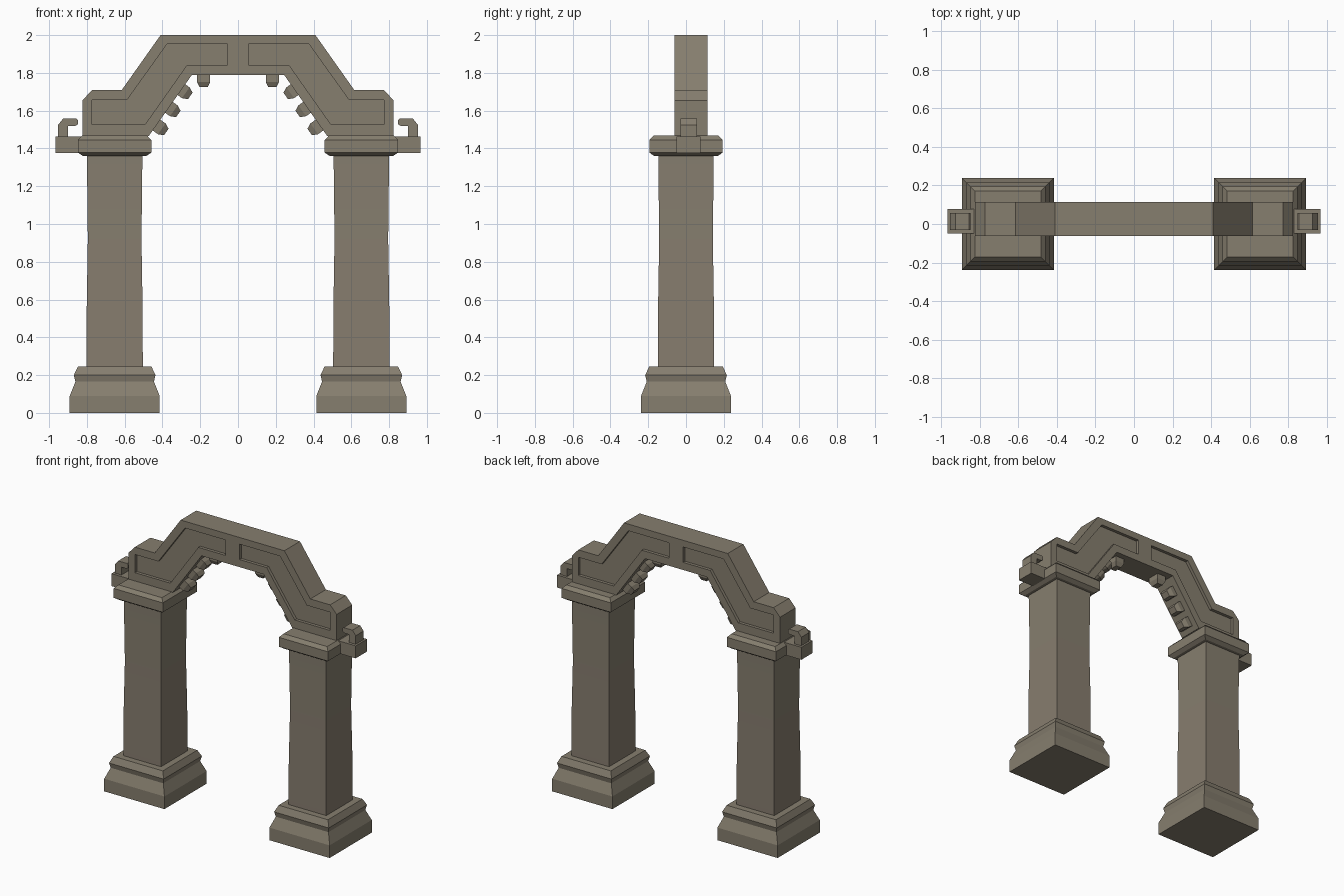
import bpy, bmesh, math
from mathutils import Matrix, Vector

if "Cube" in bpy.data.objects:
    bpy.data.objects.remove(bpy.data.objects["Cube"])


def material(name, rgb):
    m = bpy.data.materials.new(name)
    m.use_nodes = True
    m.diffuse_color = (*rgb, 1)
    m.node_tree.nodes["Principled BSDF"].inputs["Base Color"].default_value = (*rgb, 1)
    return m


STONE = material("grey_stone", (0.238, 0.209, 0.158))
WARM = material("warm_stone", (0.242, 0.204, 0.158))


def finish(name, bm, mats=(STONE,)):
    bmesh.ops.recalc_face_normals(bm, faces=bm.faces)
    mesh = bpy.data.meshes.new(name)
    bm.to_mesh(mesh)
    bm.free()
    for m in mats:
        mesh.materials.append(m)
    ob = bpy.data.objects.new(name, mesh)
    bpy.context.collection.objects.link(ob)
    return ob


def stack(name, profile, matrix, mats=(STONE,), warm_below=None):
    """Rectangular rings (half x, half y, z) joined into a closed block."""
    bm = bmesh.new()
    rings = [[bm.verts.new((sx * hx, sy * hy, z))
              for sx, sy in ((-1, -1), (1, -1), (1, 1), (-1, 1))]
             for hx, hy, z in profile]
    for a, b in zip(rings, rings[1:]):
        for i in range(4):
            j = (i + 1) % 4
            bm.faces.new((a[i], a[j], b[j], b[i]))
    bm.faces.new(rings[0][::-1])
    bm.faces.new(rings[-1])
    if warm_below:
        for f in bm.faces:
            f.material_index = int(f.calc_center_median().z < warm_below)
    bm.transform(matrix)
    return finish(name, bm, mats)


def add_prism(bm, outline, y0, y1):
    """Extrude an x-z outline from y0 to y1."""
    face = bm.faces.new([bm.verts.new((x, y0, z)) for x, z in outline])
    out = bmesh.ops.extrude_face_region(bm, geom=[face])
    verts = [v for v in out["geom"] if isinstance(v, bmesh.types.BMVert)]
    bmesh.ops.translate(bm, verts=verts, vec=(0, y1 - y0, 0))


def square(points):
    return [(h, h, z) for h, z in points]


BASE = square([(0.238, 0), (0.238, 0.09), (0.208, 0.165), (0.216, 0.2), (0.195, 0.245)])
SHAFT = square([(0.149, 0.24), (0.148, 0.55), (0.142, 0.92), (0.147, 1.37)])
CAP = square([(0.168, 1.36), (0.194, 1.378), (0.194, 1.445), (0.172, 1.468)])
DENTIL = [(0.035, 0.045, -0.01), (0.035, 0.045, 0.035), (0.021, 0.03, 0.064)]
HOOK = [(0.9, 1.46), (0.952, 1.46), (0.952, 1.525), (0.926, 1.558), (0.855, 1.558),
        (0.847, 1.55), (0.847, 1.528), (0.86, 1.52), (0.9, 1.52)]
ARCH_Y = (-0.062, 0.114)
MID_Y = sum(ARCH_Y) / 2

for side, s in (("left", 1), ("right", -1)):
    # Pillar
    at = Matrix.Translation((s * 0.653, 0, 0))
    stack(side + "_pillar_base", BASE, at)
    shaft = stack(side + "_pillar_shaft", SHAFT, at, (STONE, WARM), 0.9)
    stack(side + "_pillar_cap", CAP, at)
    for o in bpy.context.selected_objects:
        o.select_set(False)
    shaft.select_set(True)
    bpy.context.view_layer.objects.active = shaft
    bpy.ops.object.shade_smooth_by_angle(angle=math.radians(30))

    # Side bracket and its curled hook
    bm = bmesh.new()
    add_prism(bm, [(s * x, z) for x, z in ((0.8, 1.375), (0.966, 1.375),
                                           (0.966, 1.464), (0.8, 1.464))], -0.05, 0.077)
    finish(side + "_bracket", bm)
    bm = bmesh.new()
    add_prism(bm, [(s * x, z) for x, z in HOOK], -0.03, 0.058)
    finish(side + "_hook", bm)

    # Dentils under the arch: one on the flat, three on the slope
    spots = [((0.182, 1.788), (0, -1))]
    spots += [((0.305 + 0.0635 * i, 1.715 - 0.0955 * i), (-0.816, -0.577)) for i in range(3)]
    for i, ((x, z), (nx, nz)) in enumerate(spots):
        out = Vector((s * nx, 0, nz)).normalized()
        across = Vector((0, 1, 0)).cross(out)
        m = Matrix((across, (0, 1, 0), out)).transposed().to_4x4()
        m.translation = (s * x, MID_Y, z)
        stack(f"{side}_dentil_{i + 1}", DENTIL, m)

# Arch slab
HALF = [(0.41, 2.0), (0.615, 1.71), (0.772, 1.71), (0.823, 1.655), (0.823, 1.465),
        (0.473, 1.465), (0.245, 1.788)]
bm = bmesh.new()
add_prism(bm, HALF + [(-x, z) for x, z in HALF[::-1]], *ARCH_Y)
arch = finish("arch", bm)

# Sunken panels on the front and back of the arch
PANEL = [(0.772, 1.657), (0.587, 1.657), (0.376, 1.952), (0.056, 1.952),
         (0.056, 1.842), (0.27, 1.842), (0.492, 1.527), (0.772, 1.527)]
DEPTH = 0.022
bm = bmesh.new()
for s in (1, -1):
    for y, d in zip(ARCH_Y, (1, -1)):
        add_prism(bm, [(s * x, z) for x, z in PANEL], y - d * 0.05, y + d * DEPTH)
cutter = finish("panel_cutter", bm)
cutter.hide_render = True
cut = arch.modifiers.new("panels", "BOOLEAN")
cut.operation = "DIFFERENCE"
cut.solver = "EXACT"
cut.object = cutter
bpy.context.view_layer.objects.active = arch
bpy.ops.object.modifier_apply(modifier=cut.name)
bpy.data.objects.remove(cutter)
